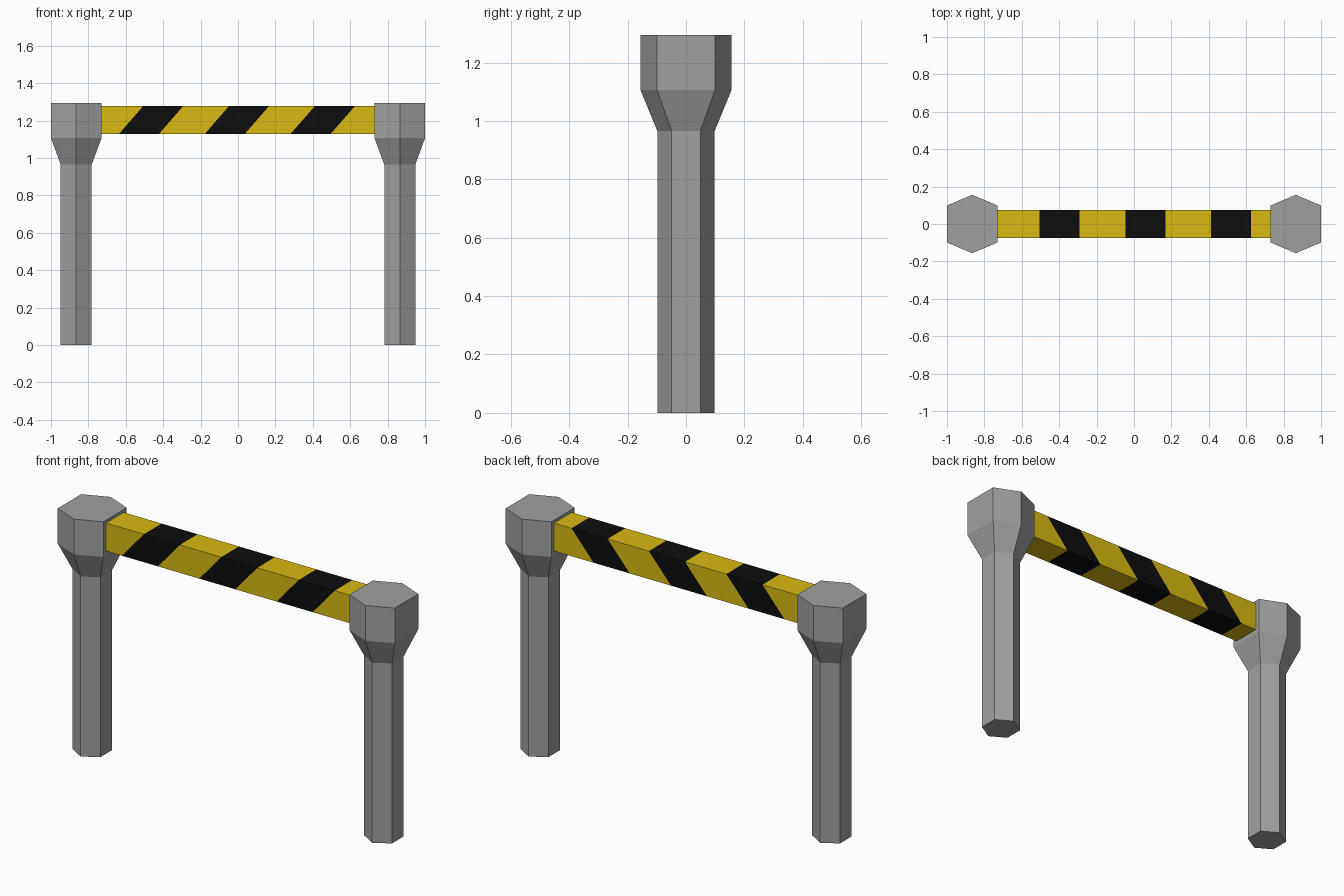
import bpy, bmesh
from mathutils import Matrix

if "Cube" in bpy.data.objects:
    bpy.data.objects.remove(bpy.data.objects["Cube"])


def material(name, rgb):
    m = bpy.data.materials.new(name)
    m.diffuse_color = (*rgb, 1)
    m.use_nodes = True
    m.node_tree.nodes["Principled BSDF"].inputs["Base Color"].default_value = m.diffuse_color
    return m


grey = material("concrete grey", (0.35, 0.35, 0.35))
yellow = material("warning yellow", (0.69, 0.49, 0.006))
black = material("stripe black", (0.004, 0.004, 0.004))


def make_object(name, bm, mats):
    bmesh.ops.recalc_face_normals(bm, faces=bm.faces)
    me = bpy.data.meshes.new(name)
    bm.to_mesh(me)
    bm.free()
    for m in mats:
        me.materials.append(m)
    ob = bpy.data.objects.new(name, me)
    bpy.context.collection.objects.link(ob)
    return ob


# Posts: hexagonal rings lofted from shaft to flared head
# each section: z, half width in x, corner y, apex y
SECTIONS = [(0.0, 0.083, 0.049, 0.098), (0.965, 0.083, 0.049, 0.098),
            (1.106, 0.135, 0.099, 0.156), (1.295, 0.135, 0.099, 0.156)]


def make_post(name, cx):
    bm = bmesh.new()
    rings = []
    for z, a, c, p in SECTIONS:
        outline = [(a, -c), (a, c), (0, p), (-a, c), (-a, -c), (0, -p)]
        rings.append([bm.verts.new((cx + x, y, z)) for x, y in outline])
    for lo, hi in zip(rings, rings[1:]):
        for i in range(6):
            j = (i + 1) % 6
            bm.faces.new((lo[i], lo[j], hi[j], hi[i]))
    bm.faces.new(rings[0][::-1])
    bm.faces.new(rings[-1])
    make_object(name, bm, [grey])


make_post("left_post", -0.865)
make_post("right_post", 0.865)

# Crossbar: box cut by slanted planes into warning stripes
MID_Z, SLOPE, PERIOD, HALF = 1.204, 0.87, 0.459, 0.107
CENTRES = [-0.005 + PERIOD * i for i in (-1, 0, 1)]
bm = bmesh.new()
bmesh.ops.create_cube(bm, size=1, matrix=Matrix.Translation((0, 0, MID_Z))
                      @ Matrix.Diagonal((1.48, 0.15, 0.15, 1)))
for c in CENTRES:
    for x in (c - HALF, c + HALF):
        bmesh.ops.bisect_plane(bm, geom=bm.verts[:] + bm.edges[:] + bm.faces[:],
                               plane_co=(x, 0, MID_Z), plane_no=(1, 0, -SLOPE))
for f in bm.faces:
    p = f.calc_center_median()
    s = p.x - SLOPE * (p.z - MID_Z)
    f.material_index = int(any(abs(s - c) < HALF for c in CENTRES))
make_object("striped_crossbar", bm, [yellow, black])
